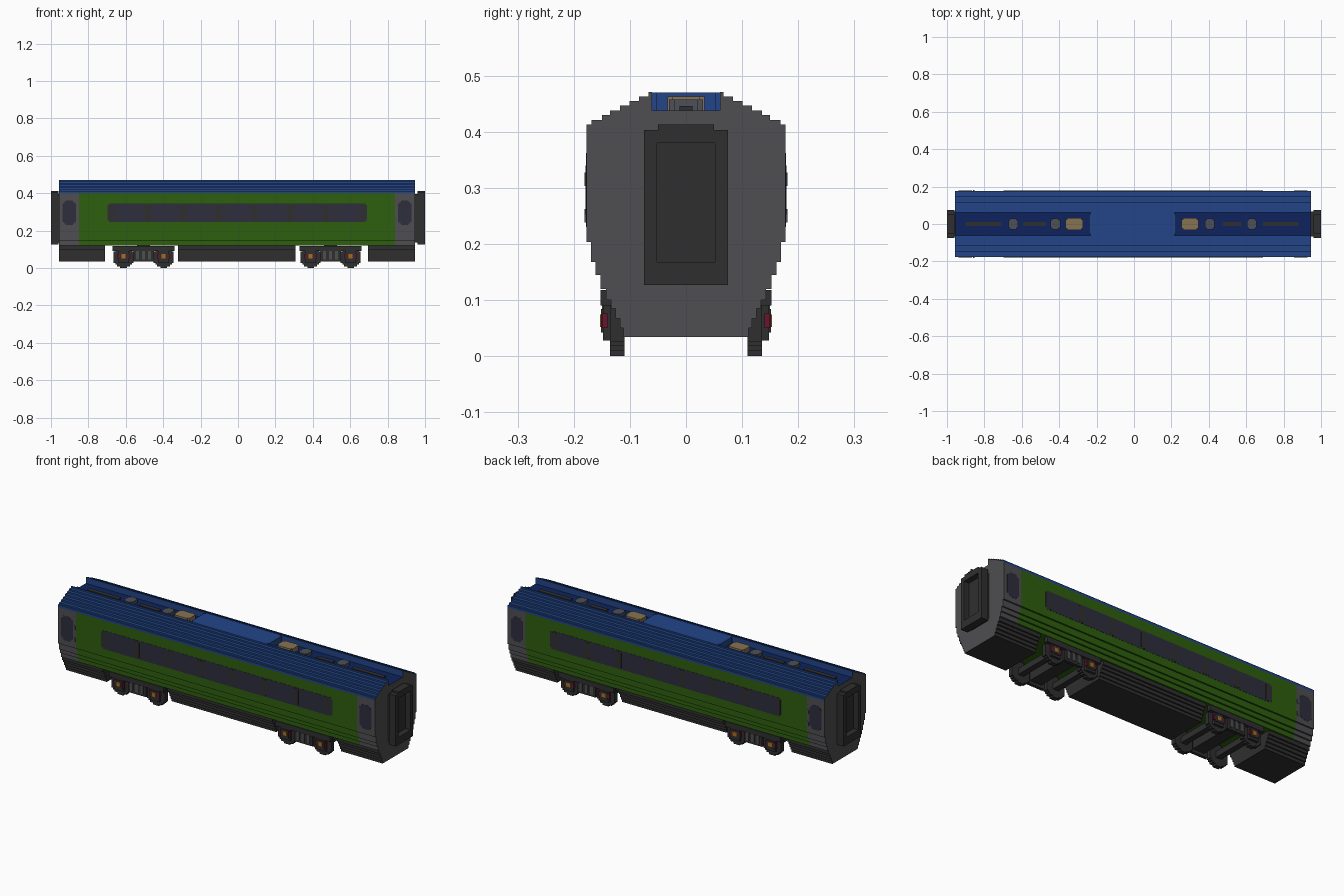
import bpy, bmesh, math
from mathutils import Vector

if "Cube" in bpy.data.objects:
    bpy.data.objects.remove(bpy.data.objects["Cube"])


def material(name, rgb):
    """Flat material from an sRGB 0-255 colour."""
    lin = [((c / 255 + 0.055) / 1.055) ** 2.4 if c > 10 else c / 255 / 12.92 for c in rgb]
    m = bpy.data.materials.new(name)
    m.use_nodes = True
    m.diffuse_color = (*lin, 1)
    m.node_tree.nodes["Principled BSDF"].inputs["Base Color"].default_value = (*lin, 1)
    return m


BLUE = material("roof_blue", (34, 69, 136))
NAVY = material("channel_navy", (14, 36, 94))
GREY = material("end_grey", (78, 77, 80))
DARK = material("dark_metal", (47, 47, 47))
GLASS = material("tinted_glass", (46, 46, 62))
GREEN = material("side_green", (45, 94, 13))
TAN = material("vent_tan", (134, 114, 82))
ORANGE = material("hub_orange", (176, 108, 30))
RED = material("suspension_red", (105, 22, 45))
VENT = material("fan_grey", (76, 80, 88))


def stepped(rows, notch=()):
    """Symmetric staircase outline from rows of (low, high, half width), bottom up."""
    right = []
    for low, high, half in rows:
        for p in ((half, low), (half, high)):
            if not right or p != right[-1]:
                right.append(p)
    return right + list(notch) + [(-a, b) for a, b in reversed(right)]


def disc(radius, n):
    """Blocky circle outline centred on the origin."""
    s = 2 * radius / n
    rows = []
    for i in range(n):
        mid = -radius + (i + 0.5) * s
        half = round(math.sqrt(radius ** 2 - mid ** 2) / s) * s
        rows.append((-radius + i * s, -radius + (i + 1) * s, half))
    return stepped(rows)


def rounded(half_w, half_h, step, n):
    """Rectangle outline with staircase corners."""
    low = [(-half_h + i * step, -half_h + (i + 1) * step, half_w - (n - i) * step) for i in range(n)]
    mid = [(-half_h + n * step, half_h - n * step, half_w)]
    return stepped(low + mid + [(-b, -a, w) for a, b, w in reversed(low)])


def prism(name, outline, axis, t0, t1, mats, centre=(0, 0), cuts=(), rule=None):
    """Extrude an outline along an axis; optional cut planes and face colour rule."""
    put = {"x": lambda a, b, t: (t, a, b),
           "y": lambda a, b, t: (a, t, b),
           "z": lambda a, b, t: (a, b, t)}[axis]
    bm = bmesh.new()
    ends = [[bm.verts.new(put(a + centre[0], b + centre[1], t)) for a, b in outline]
            for t in (t0, t1)]
    n = len(outline)
    bm.faces.new(ends[0])
    bm.faces.new(ends[1])
    for i in range(n):
        j = (i + 1) % n
        bm.faces.new((ends[0][i], ends[0][j], ends[1][j], ends[1][i]))
    bmesh.ops.recalc_face_normals(bm, faces=bm.faces)
    for co, no in cuts:
        bmesh.ops.bisect_plane(bm, geom=bm.verts[:] + bm.edges[:] + bm.faces[:],
                               plane_co=co, plane_no=no)
    bm.normal_update()
    if rule:
        for f in bm.faces:
            f.material_index = rule(f.calc_center_median(), f.normal)
    mesh = bpy.data.meshes.new(name)
    bm.to_mesh(mesh)
    bm.free()
    for m in mats:
        mesh.materials.append(m)
    ob = bpy.data.objects.new(name, mesh)
    bpy.context.collection.objects.link(ob)
    return ob


def box(name, x0, x1, y0, y1, z0, z1, mat):
    return prism(name, [(x0, y0), (x1, y0), (x1, y1), (x0, y1)], "z", z0, z1, [mat])


X0, X1 = -0.957, 0.947      # body ends
FLOOR = 0.438               # roof channel floor

# Body shell with an open channel along the roof
body_rows = [(0.12, 0.145, 0.152), (0.145, 0.168, 0.161), (0.168, 0.203, 0.169),
             (0.203, 0.413, 0.177), (0.413, 0.421, 0.168), (0.421, 0.430, 0.150),
             (0.430, 0.438, 0.135), (0.438, 0.447, 0.118), (0.447, 0.455, 0.101),
             (0.455, 0.463, 0.084), (0.463, 0.471, 0.067)]
channel = [(0.061, 0.471), (0.061, FLOOR), (-0.061, FLOOR), (-0.061, 0.471)]


def body_rule(c, n):
    if abs(n.x) > 0.5:
        return 2
    if c.z > 0.40:
        return 1 if n.z > 0.5 and abs(c.y) < 0.05 else 0
    return 3 if -0.85 < c.x < 0.84 else 2


prism("body", stepped(body_rows, channel), "x", X0, X1, [BLUE, NAVY, GREY, GREEN],
      cuts=[(Vector((-0.85, 0, 0)), Vector((1, 0, 0))), (Vector((0.84, 0, 0)), Vector((1, 0, 0))),
            (Vector((0, 0, 0.40)), Vector((0, 0, 1)))], rule=body_rule)
prism("roof_centre", rounded(0.232, 0.061, 0.008, 1), "z", FLOOR, 0.470, [BLUE], (-0.008, 0))

# Underfloor skirts, grey only on the outer end faces
skirt_rows = [(0.034, 0.05, 0.111), (0.05, 0.067, 0.118), (0.067, 0.085, 0.126),
              (0.085, 0.10, 0.134), (0.10, 0.12, 0.143)]
for part, a, b in (("rear_skirt", X0, -0.71), ("centre_skirt", -0.322, 0.308), ("front_skirt", 0.695, X1)):
    prism(part, stepped(skirt_rows), "x", a, b, [DARK, GREY],
          rule=lambda c, n: int(abs(n.x) > 0.5 and abs(c.x) > 0.9))

# Roof equipment in the channel
for x in (-0.32, 0.30):
    prism("roof_vent", rounded(0.046, 0.033, 0.008, 1), "z", FLOOR, 0.463, [TAN], (x, 0))
for x in (-0.645, -0.42, 0.405, 0.63):
    prism("roof_fan", disc(0.03, 7), "z", FLOOR, 0.457, [VENT], (x, 0))
for a, b in ((-0.90, -0.71), (-0.59, -0.47), (0.475, 0.575), (0.69, 0.88)):
    box("roof_slot", a, b, -0.012, 0.012, FLOOR, 0.446, DARK)

# Windows and grab handles on both sides
for s in (-1, 1):
    def plate(name, outline, x, z, mat, depth):
        prism(name, outline, "y", s * 0.175, s * (0.177 + depth), [mat], (x, z))
    plate("window_band", rounded(0.694, 0.05, 0.008, 1), -0.003, 0.296, GLASS, 0.001)
    for i in range(8):
        plate("window_pillar", rounded(0.016, 0.044, 0.004, 1), -0.675 + i * 0.191, 0.296, DARK, 0.002)
    for x in (-0.903, 0.891):
        plate("door_window", rounded(0.036, 0.066, 0.008, 2), x, 0.296, GLASS, 0.001)
    for z in (0.25, 0.315):
        plate("grab_handle", rounded(0.005, 0.012, 0.002, 1), -0.857, z, VENT, 0.004)

# Gangways with a recessed doorway
for s, end in ((-1, X0), (1, X1)):
    def slab(name, t0, t1, outline, centre=(0, 0)):
        prism(name, outline, "x", s * t0, s * t1, [DARK], centre)
    inner = abs(end)
    slab("gangway_neck", inner - 0.002, 0.966, rounded(0.067, 0.13, 0.008, 1), (0, 0.266))
    for y in (-0.0635, 0.0635):
        slab("gangway_post", 0.96, 1.0, rounded(0.0115, 0.138, 0.0, 0), (y, 0.265))
    slab("gangway_sill", 0.96, 1.0, rounded(0.052, 0.0205, 0, 0), (0, 0.1475))
    slab("gangway_header", 0.96, 1.0, stepped([(0.38, 0.403, 0.052), (0.403, 0.413, 0.05)]))
    slab("gangway_door", 0.955, 0.970, rounded(0.052, 0.107, 0, 0), (0, 0.274))

# Bogies
for cx in (-0.505, 0.495):
    box("bogie_bolster", cx - 0.035, cx + 0.035, -0.135, 0.135, 0.05, 0.122, DARK)
    for dx in (-0.107, 0.107):
        box("axle", cx + dx - 0.016, cx + dx + 0.016, -0.12, 0.12, 0.042, 0.074, DARK)
    for s in (-1, 1):
        def part(name, x, hw, y0, y1, z0, z1, mat):
            box(name, x - hw, x + hw, min(s * y0, s * y1), max(s * y0, s * y1), z0, z1, mat)
        part("bogie_beam", cx, 0.165, 0.133, 0.152, 0.090, 0.118, DARK)
        part("spring_tray", cx, 0.055, 0.130, 0.146, 0.034, 0.090, DARK)
        for dx in (-0.032, 0, 0.032):
            part("spring", cx + dx, 0.008, 0.140, 0.150, 0.046, 0.090, GREY)
        for dx in (-0.107, 0.107):
            x = cx + dx
            prism("wheel", disc(0.0575, 13), "y", s * 0.110, s * 0.135, [DARK], (x, 0.0575))
            part("axle_box", x, 0.028, 0.133, 0.148, 0.028, 0.090, DARK)
            part("suspension_block", x, 0.032, 0.140, 0.150, 0.050, 0.076, RED)
            part("axle_cover", x, 0.022, 0.140, 0.1515, 0.042, 0.084, DARK)
            part("axle_hub", x, 0.011, 0.145, 0.153, 0.052, 0.074, ORANGE)
